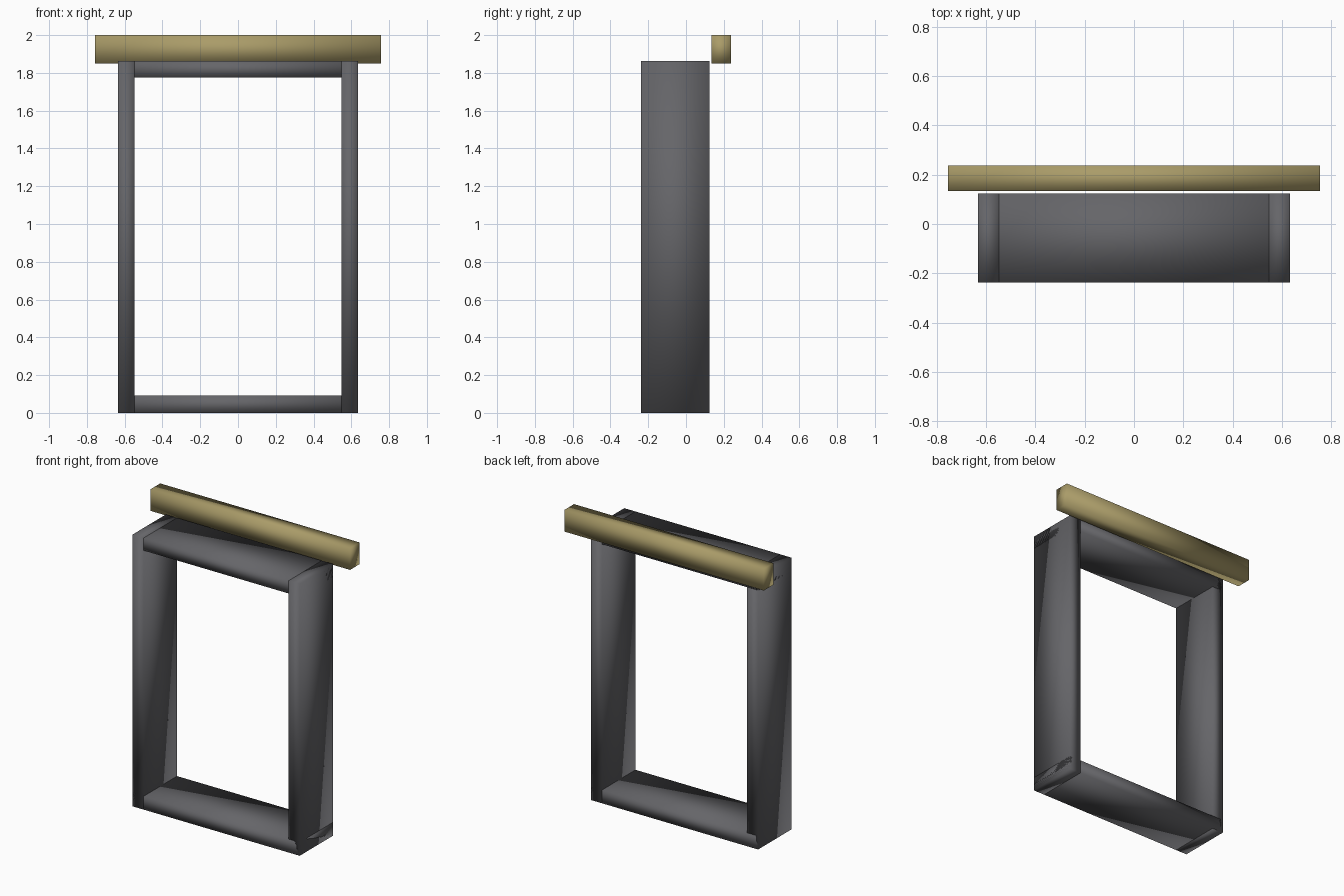
import bpy

if "Cube" in bpy.data.objects:
    bpy.data.objects.remove(bpy.data.objects["Cube"])


def material(name, color):
    mat = bpy.data.materials.new(name)
    mat.diffuse_color = color
    mat.use_nodes = True
    mat.node_tree.nodes["Principled BSDF"].inputs["Base Color"].default_value = mat.diffuse_color
    return mat


def box(name, x, y, z, mat):
    """Smooth-shaded box spanning the given (min, max) ranges."""
    spans = (x, y, z)
    bpy.ops.mesh.primitive_cube_add(size=1, location=[(a + b) / 2 for a, b in spans])
    obj = bpy.context.object
    obj.name = name
    obj.scale = [b - a for a, b in spans]
    bpy.ops.object.transform_apply(location=False, rotation=False, scale=True)
    bpy.ops.object.shade_smooth()
    obj.data.materials.append(mat)
    return obj


dark = material("dark_grey", (0.13, 0.13, 0.14, 1))
brass = material("tan_wood", (0.40, 0.33, 0.14, 1))

HALF_W, POST, TOP = 0.634, 0.085, 1.863
DEPTH = (-0.237, 0.124)

# Side posts
for side, s in (("left", -1), ("right", 1)):
    x = sorted((s * HALF_W, s * (HALF_W - POST)))
    box(side + "_post", x, DEPTH, (0, TOP), dark)

# Top and bottom rails run the full width through the posts
box("bottom_rail", (-HALF_W, HALF_W), DEPTH, (0, 0.092), dark)
box("top_rail", (-HALF_W, HALF_W), DEPTH, (TOP - 0.087, TOP), dark)

# Overhanging beam behind the frame
box("back_beam", (-0.756, 0.756), (0.134, 0.237), (1.851, 2.0), brass)
